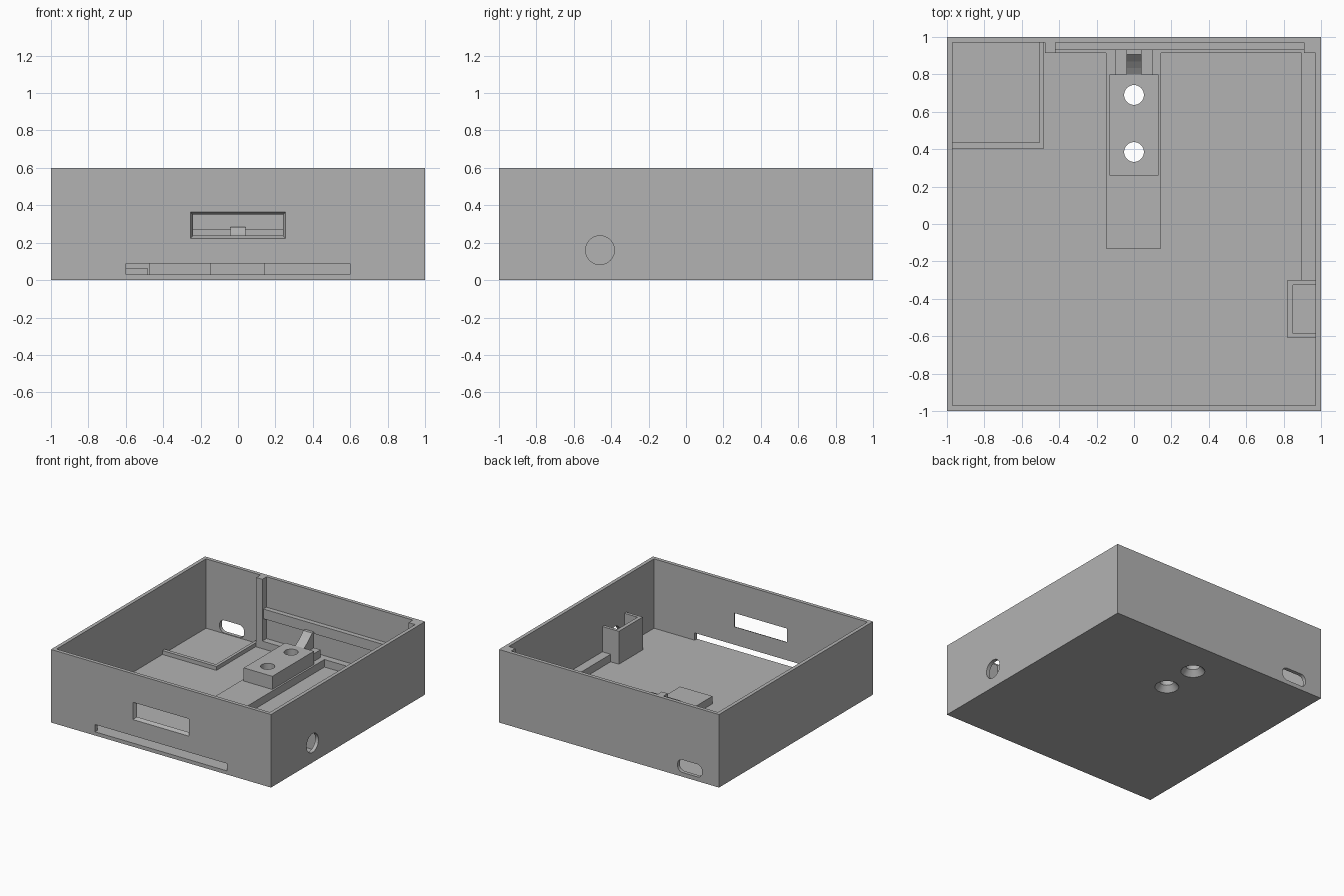
import bpy
import bmesh
from math import sin, cos, pi

old = bpy.data.objects.get("Cube")
if old:
    bpy.data.objects.remove(old, do_unlink=True)

grey = bpy.data.materials.new("plain grey")
grey.use_nodes = True
grey.diffuse_color = (0.45, 0.45, 0.45, 1)
grey.node_tree.nodes["Principled BSDF"].inputs["Base Color"].default_value = (0.45, 0.45, 0.45, 1)

WALL, FLOOR, HEIGHT = 0.03, 0.03, 0.6
IN = 1 - WALL          # inner face of the walls
PLATE = 0.092          # top of the floor plates


def loft(name, rings):
    """Solid through equal-sized rings of points, capped at both ends."""
    bm = bmesh.new()
    loops = [[bm.verts.new(p) for p in ring] for ring in rings]
    n = len(loops[0])
    for a, b in zip(loops, loops[1:]):
        for i in range(n):
            j = (i + 1) % n
            bm.faces.new((a[i], a[j], b[j], b[i]))
    bm.faces.new(loops[0])
    bm.faces.new(loops[-1])
    bmesh.ops.recalc_face_normals(bm, faces=bm.faces)
    mesh = bpy.data.meshes.new(name)
    bm.to_mesh(mesh)
    bm.free()
    mesh.materials.append(grey)
    obj = bpy.data.objects.new(name, mesh)
    bpy.context.collection.objects.link(obj)
    return obj


def box(name, x, y, z):
    ring = [(x[0], y[0]), (x[1], y[0]), (x[1], y[1]), (x[0], y[1])]
    return loft(name, [[(a, b, h) for a, b in ring] for h in z])


def circle(r, n=48):
    return [(r * cos(2 * pi * i / n), r * sin(2 * pi * i / n)) for i in range(n)]


def cut(obj, cutters):
    for c in cutters:
        c.hide_render = True
        mod = obj.modifiers.new("cut", "BOOLEAN")
        mod.operation = "DIFFERENCE"
        mod.solver = "EXACT"
        mod.object = c
    bpy.context.view_layer.update()
    graph = bpy.context.evaluated_depsgraph_get()
    mesh = bpy.data.meshes.new_from_object(obj.evaluated_get(graph))
    obj.modifiers.clear()
    obj.data = mesh


# Countersunk screw holes through floor, plate and block
screws = []
for y in (0.385, 0.69):
    steps = ((0.1, -0.01), (0.09, 0), (0.053, 0.045), (0.053, 0.4))
    screws.append(loft("screw_cutter", [[(a, b + y, z) for a, b in circle(r)] for r, z in steps]))

# Openings in the walls
cavity = box("cavity_cutter", (-IN, IN), (-IN, IN), (FLOOR, HEIGHT + 0.1))
slot = box("slot_cutter", (-0.6, 0.6), (-1.1, -0.9), (FLOOR, 0.09))


def window_ring(y, grow):
    w, lo, hi = 0.24 + grow, 0.238 - grow, 0.35 + grow
    return [(-w, y, lo), (w, y, lo), (w, y, hi), (-w, y, hi)]


window = loft("window_cutter", [window_ring(-1.01, 0.02), window_ring(-1, 0.015),
                                window_ring(-IN, 0), window_ring(-0.95, 0)])
side_hole = loft("side_hole_cutter", [[(x, a - 0.46, b + 0.16) for a, b in circle(0.077)]
                                      for x in (0.9, 1.1)])
port_profile = []
for k, (sx, sz) in enumerate(((1, 1), (-1, 1), (-1, -1), (1, -1))):
    for i in range(9):
        t = (k + i / 8) * pi / 2
        port_profile.append((-0.735 + sx * 0.067 + 0.045 * cos(t), 0.087 + sz * 0.007 + 0.045 * sin(t)))
port = loft("port_cutter", [[(x, y, z) for x, z in port_profile] for y in (0.9, 1.1)])

# Case
case = box("case", (-1, 1), (-1, 1), (0, HEIGHT))
cut(case, [cavity, slot, window, side_hole, port] + screws)

# Floor plates
base_plate = box("base_plate", (-0.15, 0.145), (-0.13, 0.915), (FLOOR, PLATE))
cut(base_plate, screws)
box("back_floor_strip", (-0.475, IN), (0.915, IN), (FLOOR, PLATE))
box("side_floor_strip", (0.895, IN), (-0.3, 0.915), (FLOOR, PLATE))

# Screw block with its rear step
block = box("screw_block", (-0.13, 0.13), (0.26, 0.8), (PLATE, 0.2))
cut(block, screws)
box("block_step", (-0.1, 0.1), (0.8, 0.93), (PLATE, 0.155))

# Lever rising from the block to the back rail
lever_side = [(0.8, 0.155), (0.93, 0.155), (0.93, 0.285), (0.905, 0.285),
              (0.87, 0.25), (0.835, 0.222), (0.8, 0.2)]
loft("lever", [[(x, y, z) for y, z in lever_side] for x in (-0.04, 0.04)])

# Back wall frame
box("left_post", (-0.475, -0.42), (0.915, IN), (PLATE, HEIGHT))
box("right_post", (0.91, IN), (0.915, IN), (PLATE, HEIGHT))
box("back_rail", (-0.42, 0.91), (0.93, IN), (0.27, 0.35))

# Corner tray rim
tray = box("corner_tray", (-IN, -0.48), (0.405, IN), (FLOOR, 0.062))
cut(tray, [box("tray_cutter", (-1.1, -0.505), (0.435, 1.1), (0, 0.2))])

# Pocket behind the side hole
pocket = box("side_pocket", (0.82, IN), (-0.61, -0.3), (FLOOR, 0.3))
cut(pocket, [box("pocket_cutter", (0.85, 1.1), (-0.585, -0.325), (0, 0.4))])

# Remove the cutters
for obj in [o for o in bpy.data.objects if o.name.split(".")[0].endswith("_cutter")]:
    bpy.data.objects.remove(obj, do_unlink=True)
